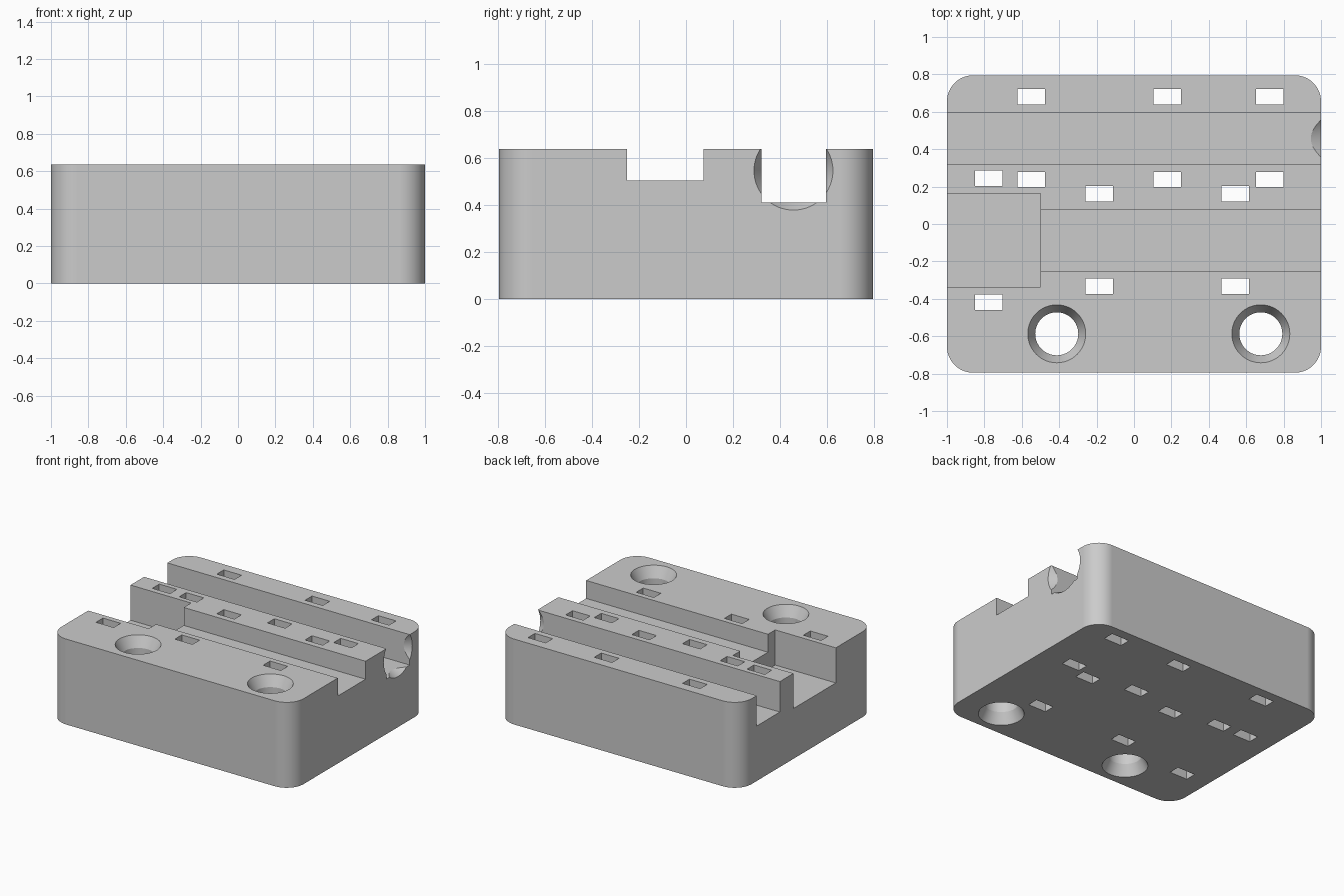
import bpy, bmesh, math
from mathutils import Matrix, Vector

if "Cube" in bpy.data.objects:
    bpy.data.objects.remove(bpy.data.objects["Cube"], do_unlink=True)

HEIGHT = 0.637
grey = bpy.data.materials.new("light grey")
grey.use_nodes = True
grey.diffuse_color = (0.6, 0.6, 0.6, 1)
grey.node_tree.nodes["Principled BSDF"].inputs["Base Color"].default_value = (0.6, 0.6, 0.6, 1)


def to_object(name, bm):
    bmesh.ops.recalc_face_normals(bm, faces=bm.faces)
    mesh = bpy.data.meshes.new(name)
    bm.to_mesh(mesh)
    bm.free()
    mesh.materials.append(grey)
    obj = bpy.data.objects.new(name, mesh)
    bpy.context.collection.objects.link(obj)
    return obj


def add_box(bm, x0, x1, y0, y1, z0, z1):
    place = Matrix.Translation(((x0 + x1) / 2, (y0 + y1) / 2, (z0 + z1) / 2))
    size = Matrix.Diagonal((x1 - x0, y1 - y0, z1 - z0, 1))
    bmesh.ops.create_cube(bm, size=1, matrix=place @ size)


def add_lathe(bm, profile, place, segments=64):
    """Closed solid of revolution from (radius, height) pairs."""
    rings = [[bm.verts.new(place @ Vector((r * math.cos(a), r * math.sin(a), h)))
              for a in (i * math.tau / segments for i in range(segments))]
             for r, h in profile]
    for low, high in zip(rings, rings[1:]):
        for i in range(segments):
            j = (i + 1) % segments
            bm.faces.new((low[i], low[j], high[j], high[i]))
    bm.faces.new(rings[0])
    bm.faces.new(rings[-1])


def cut(body, name, build):
    bm = bmesh.new()
    build(bm)
    cutter = to_object(name, bm)
    cutter.hide_render = True
    mod = body.modifiers.new(name, 'BOOLEAN')
    mod.operation = 'DIFFERENCE'
    mod.solver = 'EXACT'
    mod.object = cutter
    bpy.context.view_layer.objects.active = body
    bpy.ops.object.modifier_apply(modifier=name)
    bpy.data.objects.remove(cutter, do_unlink=True)


# Block with rounded upright corners
bm = bmesh.new()
add_box(bm, -1, 1, -0.795, 0.795, 0, HEIGHT)
upright = [e for e in bm.edges if abs(e.verts[0].co.z - e.verts[1].co.z) > 0.1]
bmesh.ops.bevel(bm, geom=upright, offset=0.14, segments=16, profile=0.5, affect='EDGES')
block = to_object("block", bm)

# Long channels and the wider, deeper end pocket
cut(block, "back_channel", lambda b: add_box(b, -1.1, 1.1, 0.322, 0.595, 0.41, 0.8))
cut(block, "middle_channel", lambda b: add_box(b, -0.6, 1.1, -0.252, 0.075, 0.503, 0.8))
cut(block, "end_pocket", lambda b: add_box(b, -1.1, -0.5, -0.337, 0.162, 0.375, 0.8))

# Flared mouth at the left end of the back channel
mouth = Matrix.Translation((1, 0.457, 0.545)) @ Matrix.Rotation(math.pi / 2, 4, 'Y')
cut(block, "channel_mouth",
    lambda b: add_lathe(b, [(0.048, -0.2), (0.168, 0), (0.198, 0.05)], mouth))


# Screw holes, countersunk at both ends
def screw_holes(b):
    flare = [(0.18, -0.05), (0.155, 0), (0.115, 0.08)]
    profile = flare + [(r, HEIGHT - h) for r, h in reversed(flare)]
    for x in (-0.413, 0.678):
        add_lathe(b, profile, Matrix.Translation((x, -0.587, 0)))


cut(block, "screw_holes", screw_holes)


# Rows of rectangular through slots
def slots(b):
    rows = {0.681: (-0.55, 0.178, 0.725), 0.238: (-0.55, 0.178, 0.725),
            0.245: (-0.777,), 0.161: (-0.186, 0.542),
            -0.333: (-0.186, 0.542), -0.418: (-0.777,)}
    for y, xs in rows.items():
        for x in xs:
            add_box(b, x - 0.073, x + 0.073, y - 0.041, y + 0.041, -0.1, 0.8)


cut(block, "slots", slots)

# Smooth curved walls with crisp edges
bpy.ops.object.select_all(action='DESELECT')
block.select_set(True)
bpy.context.view_layer.objects.active = block
bpy.ops.object.shade_smooth_by_angle(angle=math.radians(20))
weighted = block.modifiers.new("weighted_normals", 'WEIGHTED_NORMAL')
weighted.keep_sharp = True
